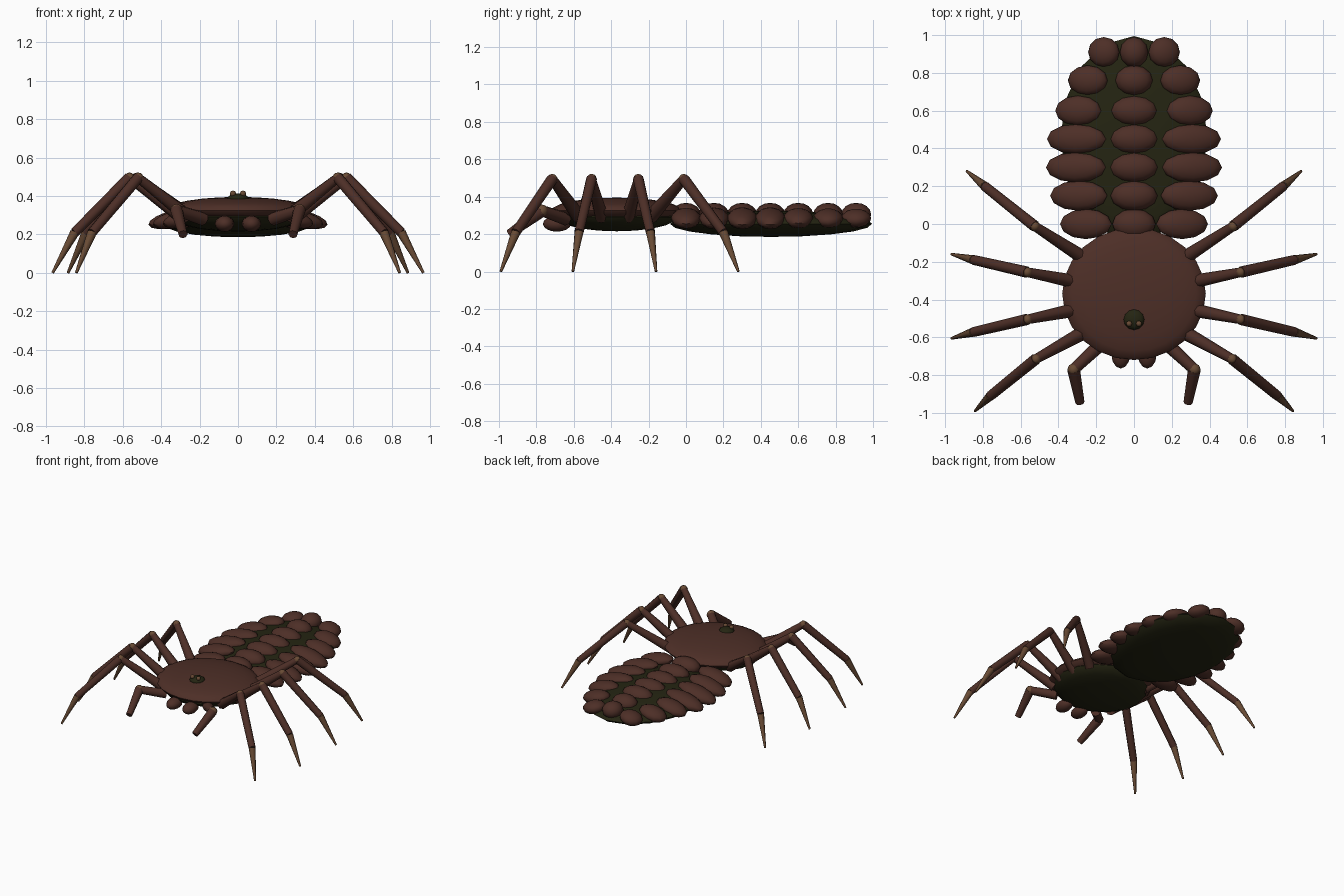
import bpy
import math
from mathutils import Vector, Matrix

if "Cube" in bpy.data.objects:
    bpy.data.objects.remove(bpy.data.objects["Cube"], do_unlink=True)


def material(name, rgb):
    m = bpy.data.materials.new(name)
    m.use_nodes = True
    m.diffuse_color = (*rgb, 1)
    m.node_tree.nodes["Principled BSDF"].inputs["Base Color"].default_value = (*rgb, 1)
    return m


BROWN = material("shell brown", (0.075, 0.028, 0.02))
GREEN = material("dark olive", (0.018, 0.018, 0.006))
TAN = material("claw tan", (0.14, 0.07, 0.035))


def finish(name, mat):
    ob = bpy.context.object
    ob.name = name
    ob.data.materials.append(mat)
    bpy.ops.object.shade_smooth_by_angle(angle=math.radians(50))
    return ob


def ellipsoid(name, centre, radii, mat, tilt=0, segments=12, rings=8):
    bpy.ops.mesh.primitive_uv_sphere_add(segments=segments, ring_count=rings, radius=1)
    bpy.context.object.data.transform(
        Matrix.Translation(centre) @ Matrix.Rotation(tilt, 4, "Y") @ Matrix.Diagonal((*radii, 1)))
    return finish(name, mat)


def limb(name, start, end, r1, r2, mat):
    start, end = Vector(start), Vector(end)
    axis = end - start
    bpy.ops.mesh.primitive_cone_add(vertices=8, radius1=r1, radius2=r2, depth=axis.length)
    bpy.context.object.data.transform(
        Matrix.Translation((start + end) / 2) @ axis.to_track_quat("Z", "Y").to_matrix().to_4x4())
    return finish(name, mat)


# Body
ellipsoid("abdomen", (0, 0.455, 0.255), (0.39, 0.54, 0.07), GREEN, segments=16, rings=10)
ellipsoid("thorax_underside", (0, -0.37, 0.29), (0.345, 0.32, 0.075), GREEN, segments=16, rings=10)
ellipsoid("carapace", (0, -0.37, 0.325), (0.38, 0.35, 0.07), BROWN, segments=24, rings=12)

# Abdomen plates: y, centre half width, side x, side half width
ROWS = [(0.0, 0.115, 0.255, 0.14), (0.15, 0.125, 0.293, 0.155), (0.3, 0.13, 0.308, 0.162),
        (0.45, 0.13, 0.305, 0.16), (0.6, 0.125, 0.295, 0.125), (0.76, 0.1, 0.245, 0.108),
        (0.91, 0.075, 0.16, 0.085)]
for y, half, side_x, side_half in ROWS:
    ellipsoid("top_plate", (0, y, 0.305), (half, 0.08, 0.062), BROWN)
    for side in (-1, 1):
        ellipsoid("side_plate", (side * side_x, y, 0.285), (side_half, 0.08, 0.048),
                  BROWN, tilt=side * 0.22)

# Eye mound
ellipsoid("eye_mound", (0, -0.505, 0.385), (0.056, 0.056, 0.028), GREEN)

# Legs: base, knee, ankle, tip
LEGS = [((0.26, -0.57, 0.29), (0.52, -0.715, 0.495), (0.76, -0.91, 0.21), (0.842, -0.99, 0)),
        ((0.29, -0.45, 0.29), (0.565, -0.505, 0.495), (0.85, -0.572, 0.21), (0.965, -0.605, 0)),
        ((0.29, -0.31, 0.29), (0.565, -0.255, 0.495), (0.85, -0.19, 0.21), (0.965, -0.16, 0)),
        ((0.25, -0.19, 0.29), (0.525, -0.012, 0.495), (0.79, 0.2, 0.21), (0.885, 0.28, 0))]

for side, label in ((1, "left"), (-1, "right")):
    def flip(p):
        return (side * p[0], p[1], p[2])

    ellipsoid(label + "_eye", flip((0.026, -0.528, 0.412)), (0.016, 0.016, 0.016), TAN, segments=8, rings=6)
    ellipsoid(label + "_jaw", flip((0.07, -0.69, 0.255)), (0.05, 0.075, 0.042), BROWN)

    # Feeler
    root, elbow, end = (flip(p) for p in ((0.18, -0.64, 0.28), (0.32, -0.77, 0.325), (0.286, -0.945, 0.2)))
    limb(label + "_feeler_upper", root, elbow, 0.036, 0.03, BROWN)
    limb(label + "_feeler_lower", elbow, end, 0.034, 0.024, BROWN)
    ellipsoid(label + "_feeler_joint", elbow, (0.033, 0.033, 0.033), TAN, segments=8, rings=6)

    for number, points in enumerate(LEGS, 1):
        base, knee, ankle, tip = (flip(p) for p in points)
        leg = f"{label}_leg_{number}"
        limb(leg + "_thigh", base, knee, 0.038, 0.025, BROWN)
        limb(leg + "_shin", knee, ankle, 0.03, 0.026, BROWN)
        limb(leg + "_claw", ankle, tip, 0.025, 0.007, TAN)
        ellipsoid(leg + "_joint", knee, (0.027, 0.027, 0.027), TAN, segments=8, rings=6)
